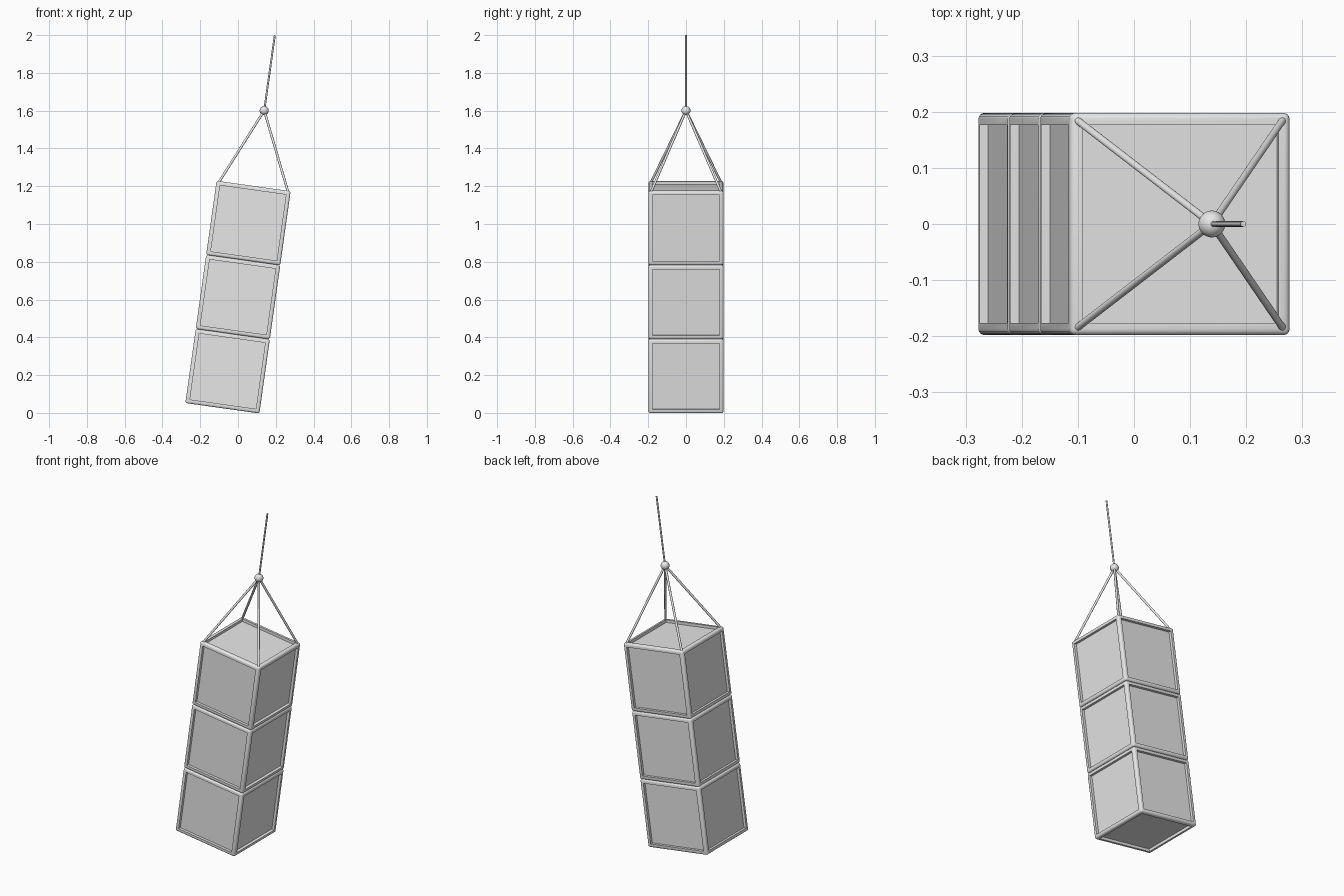
import bpy, bmesh, math
from mathutils import Matrix, Vector

if "Cube" in bpy.data.objects:
    bpy.data.objects.remove(bpy.data.objects["Cube"], do_unlink=True)

SIDE = 0.396       # edge of one crate
BAR = 0.026        # frame bar width
RECESS = 0.016     # panel depth behind the frame
ROUND = 0.011      # rounding of the frame edges
KNOT = Vector((0, 0, 0.997))
SWING = Matrix.Translation((0, 0, 0.613)) @ Matrix.Rotation(math.radians(8), 4, 'Y')

grey = bpy.data.materials.new("light grey")
grey.use_nodes = True
grey.diffuse_color = (0.8, 0.8, 0.8, 1)
grey.node_tree.nodes["Principled BSDF"].inputs["Base Color"].default_value = (0.8, 0.8, 0.8, 1)


def finish(name, bm):
    """Tilt the part with the hanging load and add it to the scene."""
    bmesh.ops.transform(bm, matrix=SWING, verts=bm.verts)
    bmesh.ops.recalc_face_normals(bm, faces=bm.faces)
    mesh = bpy.data.meshes.new(name)
    bm.to_mesh(mesh)
    bm.free()
    mesh.materials.append(grey)
    obj = bpy.data.objects.new(name, mesh)
    bpy.context.collection.objects.link(obj)
    bpy.ops.object.select_all(action='DESELECT')
    obj.select_set(True)
    bpy.context.view_layer.objects.active = obj
    bpy.ops.object.shade_smooth_by_angle(angle=math.radians(35))


def crate(name, z):
    """Rounded cube with a recessed panel in every side."""
    bm = bmesh.new()
    bmesh.ops.create_cube(bm, size=SIDE)
    bmesh.ops.bevel(bm, geom=bm.edges[:], offset=ROUND, segments=4,
                    profile=0.5, affect='EDGES')
    sides = [f for f in bm.faces if f.calc_area() > SIDE * SIDE / 2]
    bmesh.ops.inset_individual(bm, faces=sides, thickness=BAR - ROUND)
    for face in sides:
        bm.normal_update()
        normal = face.normal.copy()
        ring = bmesh.ops.extrude_discrete_faces(bm, faces=[face])["faces"][0]
        bmesh.ops.translate(bm, vec=-normal * RECESS, verts=ring.verts)
    bmesh.ops.translate(bm, vec=(0, 0, z), verts=bm.verts)
    finish(name, bm)


def rope(name, start, end, radius):
    """Round rope between two points."""
    bm = bmesh.new()
    span = end - start
    turn = span.to_track_quat('Z', 'Y').to_matrix().to_4x4()
    bmesh.ops.create_cone(bm, cap_ends=True, segments=16, radius1=radius,
                          radius2=radius, depth=span.length,
                          matrix=Matrix.Translation((start + end) / 2) @ turn)
    finish(name, bm)


# Stack of three crates
for level, label in zip((-1, 0, 1), ("lower", "middle", "upper")):
    crate(label + "_crate", level * SIDE)

# Four slings from the top corners to the knot
corner = SIDE / 2 - BAR / 2
for sx, side in ((-1, "right"), (1, "left")):
    for sy, end in ((-1, "front"), (1, "back")):
        foot = Vector((sx * corner, sy * corner, SIDE * 1.5 - 0.006))
        rope(end + "_" + side + "_sling", foot, KNOT, 0.0065)

# Knot and hoisting rope
ball = bmesh.new()
bmesh.ops.create_uvsphere(ball, u_segments=24, v_segments=16, radius=0.024,
                          matrix=Matrix.Translation(KNOT))
finish("knot", ball)
rope("hoist_rope", KNOT, Vector((0, 0, 1.4)), 0.005)
